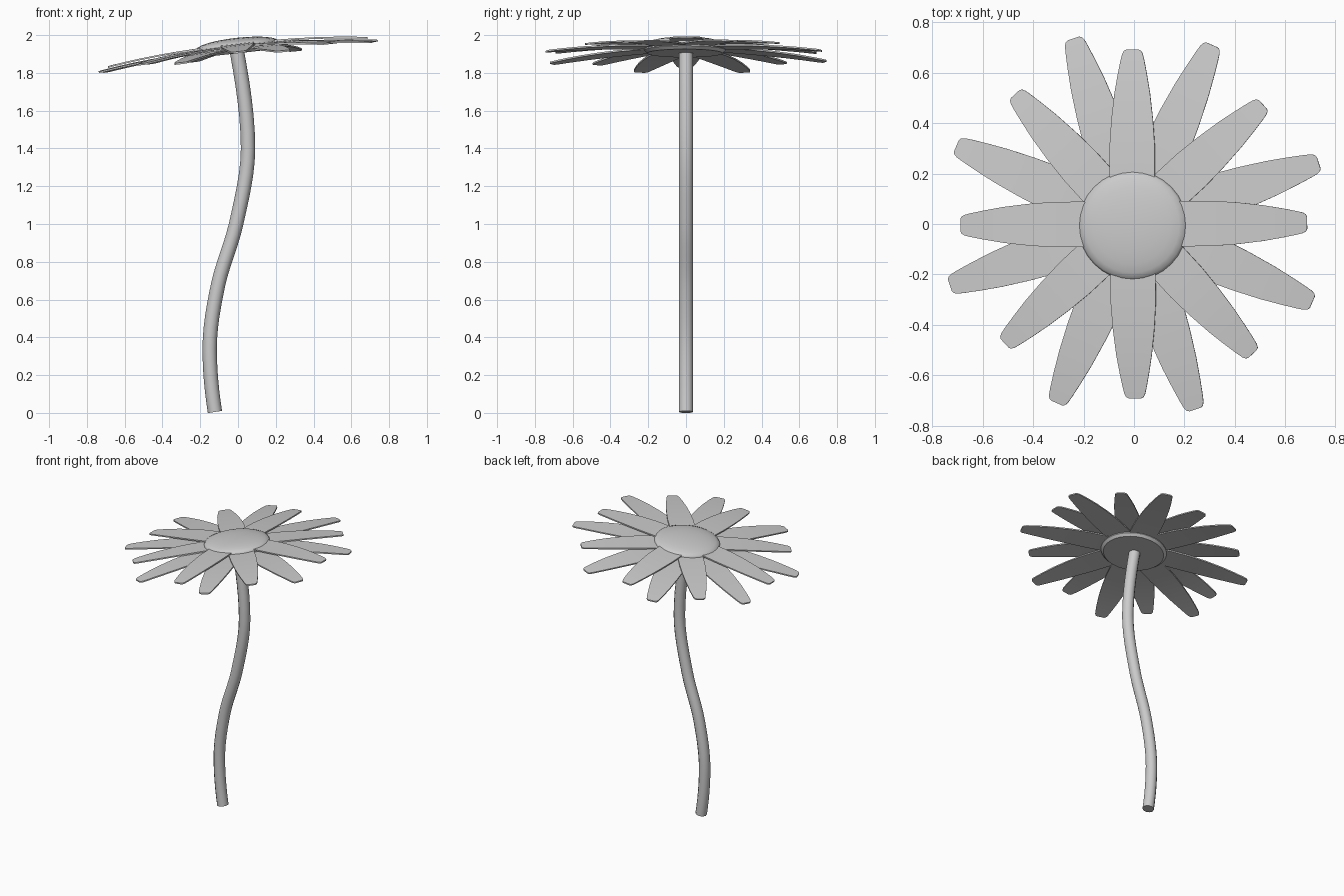
import bpy, bmesh, math
from mathutils import Matrix, Vector

if "Cube" in bpy.data.objects:
    bpy.data.objects.remove(bpy.data.objects["Cube"])

TILT = Matrix.Translation((0, 0, 1.9)) @ Matrix.Rotation(math.radians(-6.4), 4, 'Y')


def make_object(name, bm):
    bmesh.ops.recalc_face_normals(bm, faces=bm.faces)
    mesh = bpy.data.meshes.new(name)
    bm.to_mesh(mesh)
    bm.free()
    ob = bpy.data.objects.new(name, mesh)
    bpy.context.collection.objects.link(ob)
    bpy.ops.object.select_all(action='DESELECT')
    ob.select_set(True)
    bpy.context.view_layer.objects.active = ob
    bpy.ops.object.shade_smooth_by_angle(angle=math.radians(40))
    return ob


# Petal outline: fraction of length, half width
OUTLINE = [(0.12, .075), (0.28, .09), (0.45, .09), (0.6, .083), (0.75, .071),
           (0.86, .058), (0.94, .047), (0.975, .041), (0.993, .034), (1.0, .024)]


def petal(name, length, angle, base_z, droop, width=1.0):
    bm = bmesh.new()
    rows = []
    for t, w in OUTLINE:
        z = base_z - droop * t ** 2.3
        rows.append([bm.verts.new((t * length, s * w * width, z))
                     for s in (-1, -.5, 0, .5, 1)])
    for a, b in zip(rows, rows[1:]):
        for i in range(4):
            bm.faces.new((a[i], b[i], b[i + 1], a[i + 1]))
    # thin solid sheet
    top = bm.faces[:]
    ext = bmesh.ops.extrude_face_region(bm, geom=top, use_keep_orig=True)
    bmesh.ops.translate(bm, vec=(0, 0, -.009),
                        verts=[v for v in ext['geom'] if isinstance(v, bmesh.types.BMVert)])
    bm.transform(TILT @ Matrix.Rotation(math.radians(angle), 4, 'Z'))
    return make_object(name, bm)


# Petal rings: name, length, start angle, base height, droop, width factor
for ring, length, start, z, droop, width in (
        ("upper_petal", .692, 0.4, .056, .043, 1.0),
        ("middle_petal", .70, 42.6, .047, .04, .95),
        ("lower_petal_a", .775, 18.3, .038, .046, 1.0),
        ("lower_petal_b", .775, 66.4, .035, .046, 1.0)):
    for k in range(4):
        petal(f"{ring}_{k + 1}", length, start + 90 * k, z, droop, width)

# Flower centre: shallow dome with a flat underside
bm = bmesh.new()
profile = [(0, .004), (.2, .004), (.217, .02), (.217, .046)]
profile += [(.217 * math.cos(a), .046 + .04 * math.sin(a))
            for a in (math.radians(15 * i) for i in range(1, 7))]
verts = [bm.verts.new((r, 0, z)) for r, z in profile]
edges = [bm.edges.new(p) for p in zip(verts, verts[1:])]
bmesh.ops.spin(bm, geom=verts + edges, cent=(0, 0, 0), axis=(0, 0, 1),
               angle=2 * math.pi, steps=32)
bmesh.ops.remove_doubles(bm, verts=bm.verts, dist=1e-4)
bm.transform(Matrix.Translation((0, -.006, 0)) @ TILT)
make_object("flower_centre", bm)

# Stem: S-shaped tube
curve = bpy.data.curves.new("stem", 'CURVE')
curve.dimensions = '3D'
curve.bevel_depth = .038
curve.bevel_resolution = 4
curve.use_fill_caps = True
curve.resolution_u = 6
path = [(-.122, .005), (-.15, .34), (-.105, .68), (-.01, 1.0), (.053, 1.4), (-.005, 1.91)]
spline = curve.splines.new('BEZIER')
spline.bezier_points.add(len(path) - 1)
for i, (x, z) in enumerate(path):
    p0, p1 = path[max(i - 1, 0)], path[min(i + 1, len(path) - 1)]
    d = Vector((p1[0] - p0[0], 0, p1[1] - p0[1])).normalized()
    if i == 0:
        d = Vector((-.16, 0, 1)).normalized()
    elif i == 1:
        d = Vector((0, 0, 1))
    elif i == 4:
        d = Vector((0, 0, 1))
    elif i == 5:
        d = Vector((-.18, 0, 1)).normalized()
    back, fwd = z - p0[1], p1[1] - z
    bp = spline.bezier_points[i]
    bp.handle_left_type = bp.handle_right_type = 'FREE'
    bp.co = (x, 0, z)
    bp.handle_left = bp.co - d * (back or fwd) / 3
    bp.handle_right = bp.co + d * (fwd or back) / 3
stem = bpy.data.objects.new("stem", curve)
bpy.context.collection.objects.link(stem)
